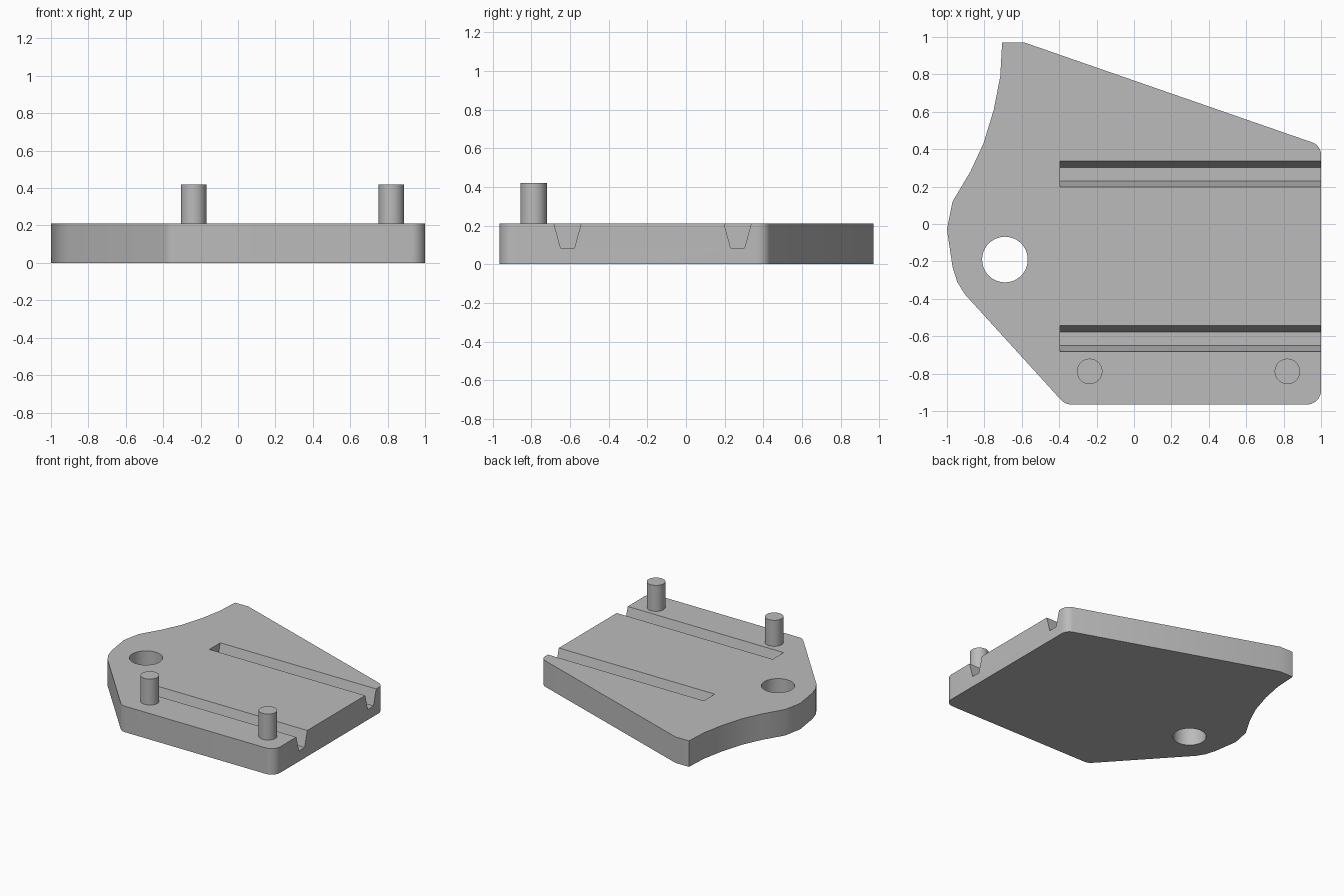
import bpy, bmesh, math
from mathutils import Matrix, Vector

if "Cube" in bpy.data.objects:
    bpy.data.objects.remove(bpy.data.objects["Cube"], do_unlink=True)

THICK = 0.21

# Single plain grey
grey = bpy.data.materials.new("plain grey")
grey.use_nodes = True
colour = (0.5, 0.5, 0.5, 1)
grey.diffuse_color = colour
grey.node_tree.nodes["Principled BSDF"].inputs["Base Color"].default_value = colour


def prism(name, points, direction):
    """Extrude a closed 3D polygon along a direction."""
    bm = bmesh.new()
    face = bm.faces.new([bm.verts.new(p) for p in points])
    new = bmesh.ops.extrude_face_region(bm, geom=[face])["geom"]
    verts = [g for g in new if isinstance(g, bmesh.types.BMVert)]
    bmesh.ops.translate(bm, verts=verts, vec=Vector(direction))
    bmesh.ops.recalc_face_normals(bm, faces=bm.faces)
    return finish(name, bm)


def cylinder(name, x, y, radius, low, high):
    bm = bmesh.new()
    bmesh.ops.create_cone(bm, cap_ends=True, segments=48, radius1=radius, radius2=radius,
                          depth=high - low, matrix=Matrix.Translation((x, y, (low + high) / 2)))
    return finish(name, bm)


def finish(name, bm):
    mesh = bpy.data.meshes.new(name)
    bm.to_mesh(mesh)
    bm.free()
    mesh.materials.append(grey)
    obj = bpy.data.objects.new(name, mesh)
    bpy.context.collection.objects.link(obj)
    return obj


def activate(obj):
    bpy.ops.object.select_all(action="DESELECT")
    obj.select_set(True)
    bpy.context.view_layer.objects.active = obj


def cut(target, cutter):
    cutter.hide_render = True
    mod = target.modifiers.new("cut", "BOOLEAN")
    mod.operation, mod.solver, mod.object = "DIFFERENCE", "EXACT", cutter
    activate(target)
    bpy.ops.object.modifier_apply(modifier=mod.name)
    bpy.data.objects.remove(cutter, do_unlink=True)


def arc(cx, cy, radius, start, end, steps=8):
    angles = [math.radians(start + (end - start) * i / steps) for i in range(steps + 1)]
    return [(cx + radius * math.cos(a), cy + radius * math.sin(a)) for a in angles]


# Plate outline: rounded corners joined by the curved left edge
outline = arc(0.925, -0.89, 0.075, -90, 0)
outline += arc(0.93, 0.37, 0.07, 0, 72)
outline += [(-0.585, 0.97), (-0.705, 0.97), (-0.715, 0.79), (-0.75, 0.61),
            (-0.805, 0.43), (-0.875, 0.28), (-0.97, 0.12), (-1, -0.03),
            (-0.97, -0.23), (-0.945, -0.31), (-0.905, -0.375)]
outline += arc(-0.335, -0.89, 0.075, 223, 270)
plate = prism("plate", [(x, y, 0) for x, y in outline], (0, 0, THICK))

# Through hole
cut(plate, cylinder("hole_cutter", -0.69, -0.19, 0.122, -0.1, THICK + 0.1))

# Tapered grooves, open at the +x end
for y in (0.267, -0.613):
    section = [(-0.036, 0.085), (0.036, 0.085), (0.07, THICK),
               (0.07, 0.3), (-0.07, 0.3), (-0.07, THICK)]
    cut(plate, prism("groove_cutter", [(-0.395, y + dy, z) for dy, z in section], (1.6, 0, 0)))

# Upright pins along the front edge
pins = [cylinder(name, x, -0.788, 0.068, THICK - 0.02, 0.42)
        for name, x in (("right_pin", -0.237), ("left_pin", 0.82))]

for obj in [plate] + pins:
    activate(obj)
    bpy.ops.object.shade_smooth_by_angle(angle=math.radians(30))
